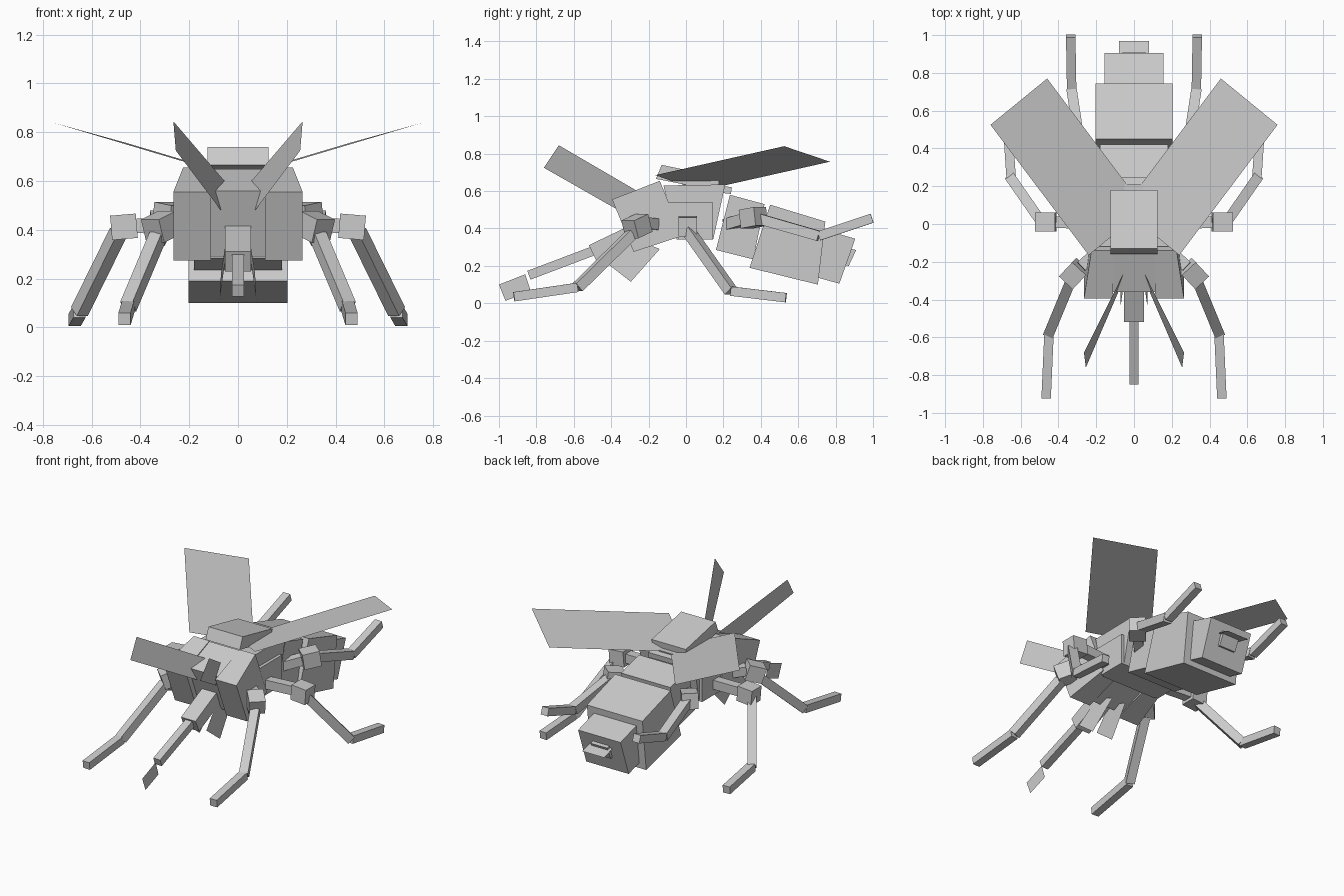
import bpy
import bmesh
from mathutils import Vector, Matrix

cube = bpy.data.objects.get("Cube")
if cube:
    bpy.data.objects.remove(cube, do_unlink=True)

grey = bpy.data.materials.new("plain grey")
grey.use_nodes = True
grey.diffuse_color = (0.6, 0.6, 0.6, 1)
grey.node_tree.nodes["Principled BSDF"].inputs["Base Color"].default_value = (0.6, 0.6, 0.6, 1)


def finish(name, bm):
    bmesh.ops.recalc_face_normals(bm, faces=bm.faces)
    mesh = bpy.data.meshes.new(name)
    bm.to_mesh(mesh)
    bm.free()
    mesh.materials.append(grey)
    obj = bpy.data.objects.new(name, mesh)
    bpy.context.collection.objects.link(obj)
    return obj


def prism(name, profile, inner, outer):
    """Side profile of (y, z) points spanned between x limits, one per point or shared."""
    n = len(profile)
    inner = inner if isinstance(inner, tuple) else (inner,) * n
    outer = outer if isinstance(outer, tuple) else (outer,) * n
    bm = bmesh.new()
    a = [bm.verts.new((x, *p)) for x, p in zip(inner, profile)]
    b = [bm.verts.new((x, *p)) for x, p in zip(outer, profile)]
    bm.faces.new(a)
    bm.faces.new(b[::-1])
    for i in range(n):
        j = (i + 1) % n
        bm.faces.new((a[i], b[i], b[j], a[j]))
    return finish(name, bm)


def sheet(name, points):
    bm = bmesh.new()
    bm.faces.new([bm.verts.new(p) for p in points])
    return finish(name, bm)


def beam(name, start, end, width, height=None):
    """Square bar running from start to end."""
    start, end = Vector(start), Vector(end)
    axis = end - start
    along = axis.normalized()
    side = along.cross(Vector((0, 0, 1))).normalized()
    up = side.cross(along)
    rot = Matrix((side, along, up)).transposed().to_4x4()
    size = Matrix.Diagonal((width, axis.length, height or width, 1))
    bm = bmesh.new()
    bmesh.ops.create_cube(bm, size=1, matrix=Matrix.Translation((start + end) / 2) @ rot @ size)
    return finish(name, bm)


def flip(s, p):
    return (s * p[0], p[1], p[2])


# Thorax, hump and scutellum
prism("thorax", [(-0.12, 0.63), (0.21, 0.635), (0.145, 0.34), (-0.05, 0.34)], -0.2, 0.2)
prism("thorax_sides", [(-0.1, 0.54), (0.145, 0.54), (0.145, 0.34), (-0.04, 0.34)], -0.22, 0.22)
prism("hump", [(-0.13, 0.74), (0.18, 0.675), (0.17, 0.6), (-0.16, 0.665)], -0.125, 0.125)
prism("scutellum", [(0.1, 0.645), (0.245, 0.62), (0.24, 0.585), (0.1, 0.6)], -0.105, 0.105)

# Abdomen segments, tapering to the tail
prism("abdomen_front", [(0.235, 0.58), (0.42, 0.53), (0.36, 0.235), (0.16, 0.285)], -0.18, 0.18)
prism("abdomen_middle", [(0.45, 0.527), (0.745, 0.437), (0.705, 0.1), (0.34, 0.19)], -0.203, 0.203)
prism("abdomen_rear", [(0.7, 0.405), (0.905, 0.345), (0.82, 0.105), (0.64, 0.155)], -0.155, 0.155)
prism("tail_block", [(0.84, 0.3), (0.91, 0.285), (0.87, 0.2), (0.82, 0.21)], -0.06, 0.06)
sheet("tail_flap", [(-0.08, 0.86, 0.28), (0.08, 0.86, 0.28), (0.08, 0.97, 0.25), (-0.08, 0.97, 0.25)])

# Head core and mouth
prism("head_core", [(-0.36, 0.56), (-0.14, 0.65), (-0.03, 0.37), (-0.25, 0.29)], -0.13, 0.13)
beam("mouth_base", (0, -0.25, 0.39), (0, -0.5, 0.27), 0.106, 0.09)
beam("proboscis", (0, -0.47, 0.29), (0, -0.84, 0.15), 0.05)
sheet("proboscis_tip", [(0, -1.0, 0.1), (0, -0.86, 0.155), (0, -0.83, 0.065), (0, -0.965, 0.013)])

for s, side in ((1, "left"), (-1, "right")):
    # Eyes narrow towards the back
    prism(side + "_eye", [(-0.395, 0.555), (-0.14, 0.655), (-0.02, 0.36), (-0.28, 0.275)],
          s * 0.11, (s * 0.265, s * 0.225, s * 0.225, s * 0.265))
    # Thin blades: antennae, mouth palps and wings
    sheet(side + "_antenna", [flip(s, p) for p in (
        (0.265, -0.68, 0.845), (0.055, -0.26, 0.6), (0.07, -0.33, 0.48), (0.255, -0.76, 0.725))])
    sheet(side + "_palp", [flip(s, p) for p in (
        (0.05, -0.29, 0.35), (0.05, -0.14, 0.29), (0.075, -0.295, 0.115), (0.07, -0.43, 0.22))])
    sheet(side + "_wing", [flip(s, p) for p in (
        (0.24, -0.165, 0.685), (0.76, 0.525, 0.84), (0.46, 0.77, 0.757), (-0.06, 0.08, 0.602))])

    # Legs: socket, hip block ends, knee, foot
    legs = {
        "front": ((0.2, -0.15, 0.42), (0.28, -0.225, 0.43), (0.35, -0.3, 0.395),
                  (0.33, -0.29, 0.37), (0.45, -0.58, 0.085), (0.465, -0.92, 0.035)),
        "middle": ((0.19, 0.0, 0.41), (0.415, 0.01, 0.417), (0.52, 0.01, 0.408),
                   (0.49, 0.01, 0.39), (0.65, 0.24, 0.065), (0.67, 0.535, 0.03)),
        "hind": ((0.14, 0.22, 0.42), (0.24, 0.32, 0.45), (0.31, 0.4, 0.465),
                 (0.28, 0.38, 0.455), (0.33, 0.71, 0.36), (0.335, 0.995, 0.455)),
    }
    for place, joints in legs.items():
        socket, hip_in, hip_out, thigh, knee, foot = [flip(s, p) for p in joints]
        name = side + "_" + place
        beam(name + "_leg_socket", socket, hip_in, 0.06)
        beam(name + "_hip", hip_in, hip_out, 0.1)
        beam(name + "_thigh", thigh, knee, 0.055)
        beam(name + "_shin", knee, foot, 0.05)
